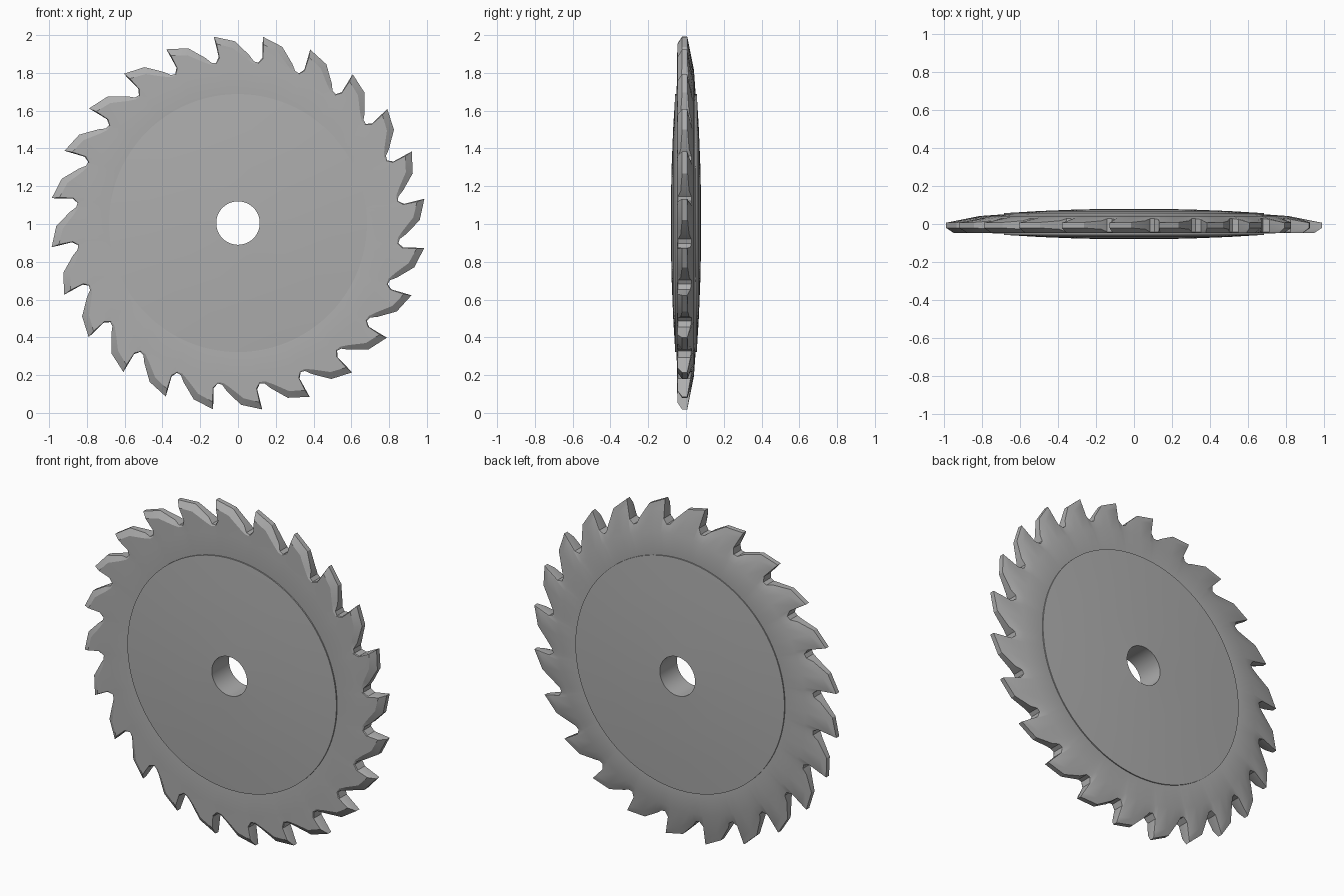
import bpy, bmesh, math

cube = bpy.data.objects.get("Cube")
if cube:
    bpy.data.objects.remove(cube)

CENTRE_Z = 1.005
TEETH = 24
PITCH = 360 / TEETH
FIRST_TIP = 97.4

steel = bpy.data.materials.new("grey_steel")
steel.use_nodes = True
colour = (0.42, 0.42, 0.42, 1)
steel.diffuse_color = colour
steel.node_tree.nodes["Principled BSDF"].inputs["Base Color"].default_value = colour


def polar(clockwise, radius, y):
    a = math.radians(FIRST_TIP - clockwise)
    return (radius * math.cos(a), y, CENTRE_Z + radius * math.sin(a))


def closed_ring(name, sections, smooth_angle):
    """Skin a loop of closed cross-sections into a ring-shaped solid."""
    bm = bmesh.new()
    cols = [[bm.verts.new(p) for p in section] for section in sections]
    for i, col in enumerate(cols):
        nxt = cols[(i + 1) % len(cols)]
        for j in range(len(col)):
            k = (j + 1) % len(col)
            bm.faces.new((col[j], col[k], nxt[k], nxt[j]))
    bmesh.ops.recalc_face_normals(bm, faces=bm.faces)
    mesh = bpy.data.meshes.new(name)
    bm.to_mesh(mesh)
    bm.free()
    mesh.materials.append(steel)
    obj = bpy.data.objects.new(name, mesh)
    bpy.context.collection.objects.link(obj)
    bpy.ops.object.select_all(action="DESELECT")
    obj.select_set(True)
    bpy.context.view_layer.objects.active = obj
    bpy.ops.object.shade_smooth_by_angle(angle=math.radians(smooth_angle))


# Domed hub with a through hole
half = [(0.115, 0.08), (0.3, 0.076), (0.5, 0.068), (0.683, 0.057)]
hub_profile = [(r, -y) for r, y in half] + [(r, y) for r, y in reversed(half)]
SEGMENTS = 96
closed_ring("hub_disc",
            [[polar(360 * i / SEGMENTS, r, y) for r, y in hub_profile]
             for i in range(SEGMENTS)], 30)

# One tooth: body angle, edge angle, edge radius, bevel angle, bevel radius, thinness
tooth = [
    (0.7, 0.8, 0.885, 1.0, 0.88, 0.9),     # base of the cutting face
    (2.0, 0.0, 0.995, 0.6, 0.955, 0.45),   # tip
    (6.5, 6.5, 0.962, 5.6, 0.928, 0.45),   # end of the sloping top
    (11.0, 11.3, 0.89, 10.2, 0.872, 0.6),  # back of the tooth
    (12.8, 13.0, 0.86, 12.7, 0.85, 0.9),   # gullet
    (14.4, 14.6, 0.856, 14.5, 0.85, 0.9),
]
sections = []
for n in range(TEETH):
    base = n * PITCH
    for body, edge, radius, bevel, bevel_radius, thin in tooth:
        front, back = -0.046, 0.052 - 0.16 * (bevel_radius - 0.72)
        sections.append([
            polar(base + body, 0.6, -0.04),
            polar(base + body, 0.683, -0.05),
            polar(base + body, 0.81, -0.047),
            polar(base + bevel, bevel_radius, front),
            polar(base + edge, radius, front * thin),
            polar(base + edge, radius, back * thin),
            polar(base + bevel, bevel_radius, back),
            polar(base + body, 0.81, 0.042),
            polar(base + body, 0.683, 0.051),
            polar(base + body, 0.6, 0.04),
        ])
closed_ring("toothed_rim", sections, 20)
